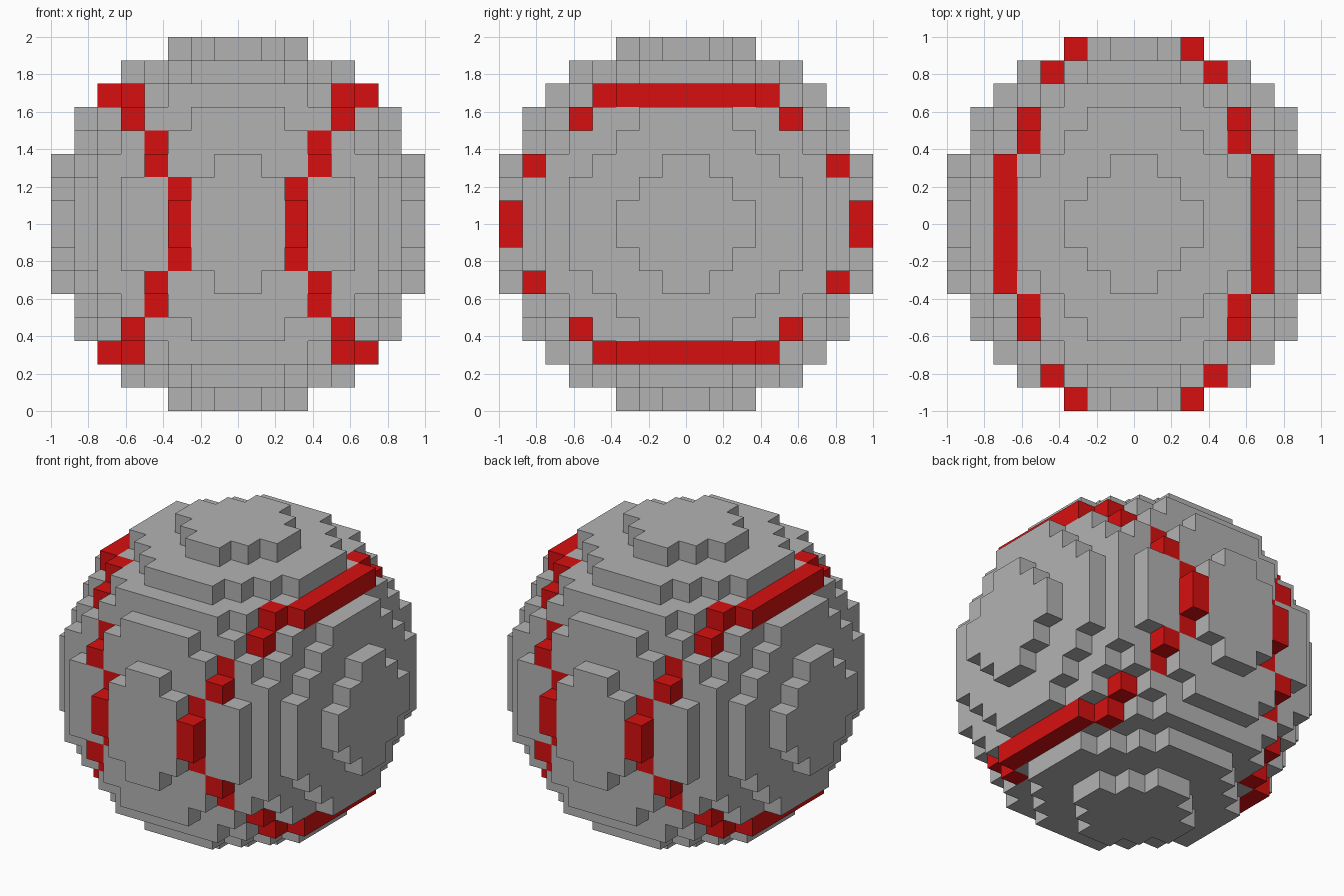
import bpy, bmesh
from itertools import product
from mathutils import Vector

if "Cube" in bpy.data.objects:
    bpy.data.objects.remove(bpy.data.objects["Cube"])

H = 0.0625                      # half a block; block centres sit on odd multiples of H
ODD = range(-15, 16, 2)


def material(name, rgb):
    m = bpy.data.materials.new(name)
    m.diffuse_color = (*rgb, 1)
    m.use_nodes = True
    m.node_tree.nodes["Principled BSDF"].inputs["Base Color"].default_value = m.diffuse_color
    return m


def solid(c):
    # Stepped sphere, slightly fuller along its rounded edges
    key = tuple(sorted(abs(v) for v in c))
    return sum(v * v for v in key) <= 256 or key in {(3, 9, 13), (5, 11, 11)}


def is_seam(c):
    return tuple(abs(v) for v in c) in SEAM


# One eighth of the stitched seam, mirrored over all three axes
SEAM = {(5, 15, 1), (5, 13, 3), (7, 13, 5), (7, 11, 7), (9, 9, 9), (9, 7, 11),
        (11, 5, 11), (11, 3, 11), (11, 1, 11)}

BLOCKS = {c for c in product(ODD, repeat=3) if solid(c)}


def build_blocks(name, cells, mat):
    # Only the outward-facing block sides are made
    bm = bmesh.new()
    for c in cells:
        for axis, s in product(range(3), (-1, 1)):
            n = [0, 0, 0]
            n[axis] = s
            if tuple(a + 2 * b for a, b in zip(c, n)) in BLOCKS:
                continue
            u, v = Vector((0, 0, 0)), Vector((0, 0, 0))
            u[(axis + 1) % 3] = 1
            v[(axis + 2) % 3] = s
            mid = Vector(c) + Vector(n)
            corners = (mid - u - v, mid + u - v, mid + u + v, mid - u + v)
            bm.faces.new([bm.verts.new(p * H + Vector((0, 0, 1))) for p in corners])
    bmesh.ops.remove_doubles(bm, verts=bm.verts, dist=0.001)
    mesh = bpy.data.meshes.new(name)
    bm.to_mesh(mesh)
    bm.free()
    mesh.materials.append(mat)
    bpy.context.collection.objects.link(bpy.data.objects.new(name, mesh))


# Grey ball cover and red stitching
build_blocks("ball_cover", [c for c in sorted(BLOCKS) if not is_seam(c)],
             material("light grey", (0.45, 0.45, 0.45)))
build_blocks("seam_stitching", [c for c in sorted(BLOCKS) if is_seam(c)],
             material("red", (0.68, 0.005, 0.005)))
